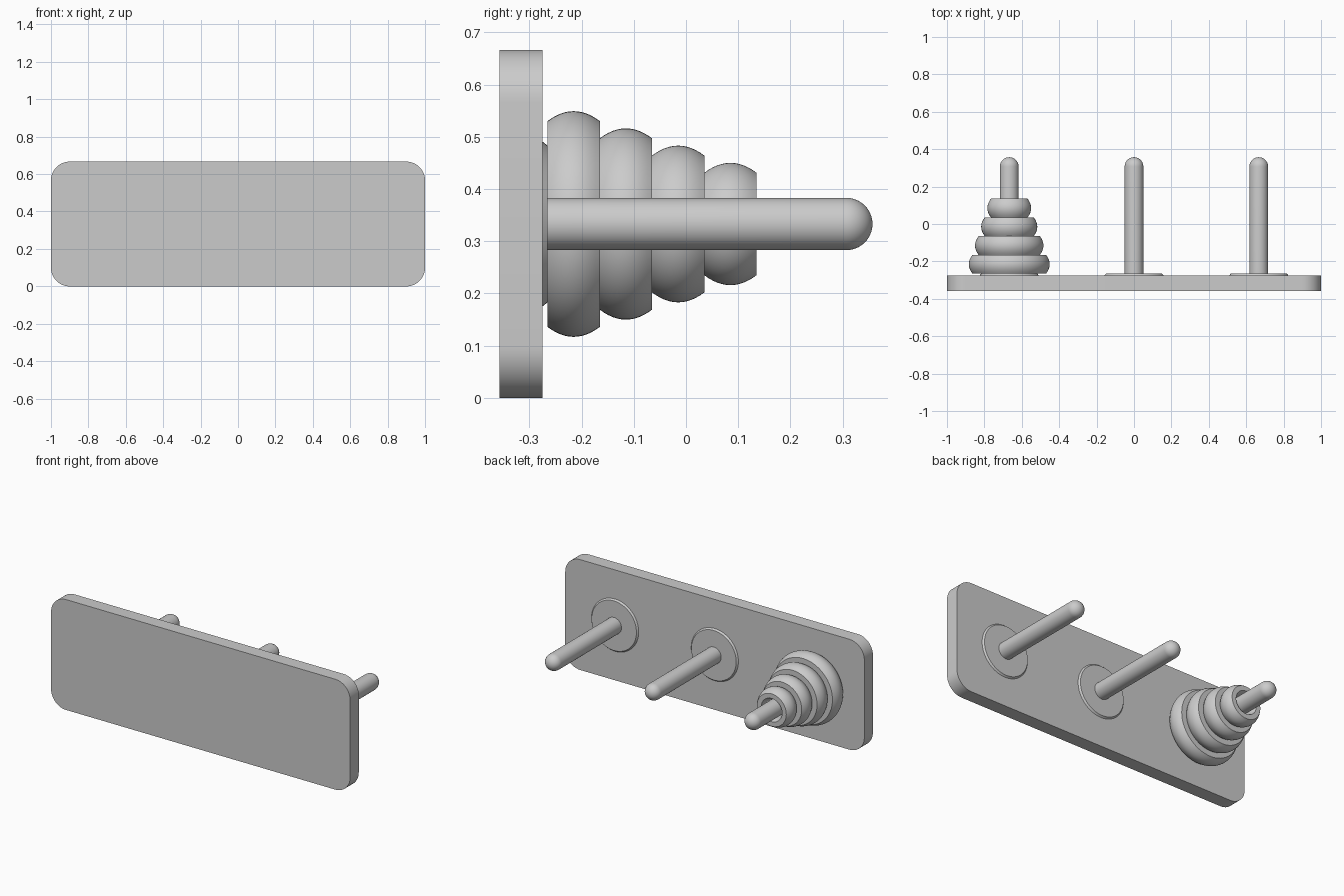
import bpy, bmesh
from math import radians, cos, sin, pi
from mathutils import Matrix

if "Cube" in bpy.data.objects:
    bpy.data.objects.remove(bpy.data.objects["Cube"])

GREY = (0.6, 0.6, 0.6, 1)
mat = bpy.data.materials.new("light grey")
mat.use_nodes = True
mat.diffuse_color = GREY
mat.node_tree.nodes["Principled BSDF"].inputs["Base Color"].default_value = GREY

BACK = -0.275      # rear face of the board, where the pegs start
MID_Z = 0.333
SPACING = 0.667


def finish(name, bm):
    bmesh.ops.recalc_face_normals(bm, faces=bm.faces)
    mesh = bpy.data.meshes.new(name)
    bm.to_mesh(mesh)
    bm.free()
    mesh.materials.append(mat)
    obj = bpy.data.objects.new(name, mesh)
    bpy.context.collection.objects.link(obj)
    bpy.ops.object.select_all(action='DESELECT')
    obj.select_set(True)
    bpy.context.view_layer.objects.active = obj
    bpy.ops.object.shade_smooth_by_angle(angle=radians(30))
    return obj


def lathe(name, profile, x, closed=False):
    """Spin (radius, y) points about the peg axis."""
    bm = bmesh.new()
    verts = [bm.verts.new((r, y, 0)) for r, y in profile]
    pairs = list(zip(verts, verts[1:]))
    if closed:
        pairs.append((verts[-1], verts[0]))
    edges = [bm.edges.new(p) for p in pairs]
    bmesh.ops.spin(bm, geom=verts + edges, cent=(0, 0, 0), axis=(0, 1, 0),
                   angle=2 * pi, steps=64)
    bmesh.ops.remove_doubles(bm, verts=bm.verts, dist=0.0001)
    bmesh.ops.translate(bm, verts=bm.verts, vec=(x, 0, MID_Z))
    return finish(name, bm)


# Board with four rounded corners
bm = bmesh.new()
bmesh.ops.create_cube(bm, size=1, matrix=Matrix.Translation((0, -0.316, MID_Z))
                      @ Matrix.Diagonal((2, 0.082, 0.667, 1)))
corners = [e for e in bm.edges
           if abs(e.verts[0].co.y - e.verts[1].co.y) > 0.05]
bmesh.ops.bevel(bm, geom=corners, offset=0.1, segments=12, profile=0.5,
                affect='EDGES')
finish("board", bm)

# Round-tipped pegs, each with a thin chamfered flange
PEG_R, TIP = 0.05, 0.357
dome = [(PEG_R * cos(a * pi / 20), TIP - PEG_R + PEG_R * sin(a * pi / 20))
        for a in range(11)]
for side, x in (("right", -SPACING), ("middle", 0), ("left", SPACING)):
    lathe(side + "_peg", [(0, BACK), (PEG_R, BACK)] + dome, x)
    lathe(side + "_flange", [(0, BACK), (0.158, BACK), (0.15, BACK + 0.01),
                             (0, BACK + 0.01)], x)

# Stack of four rings, bulging outwards and flared at the bore
HALF, BULGE = 0.05, 0.019
for i in range(4):
    outer = 0.216 - 0.033 * i
    mid = BACK + 0.01 + HALF + 0.1 * i
    steps = [k / 6 for k in range(-6, 7)]
    rim = [(outer - BULGE * t * t, mid + HALF * t) for t in steps]
    bore = [(0.056 + 0.014 * t * t, mid + HALF * t) for t in reversed(steps)]
    lathe("ring_%d" % (i + 1), rim + bore, -SPACING, closed=True)
